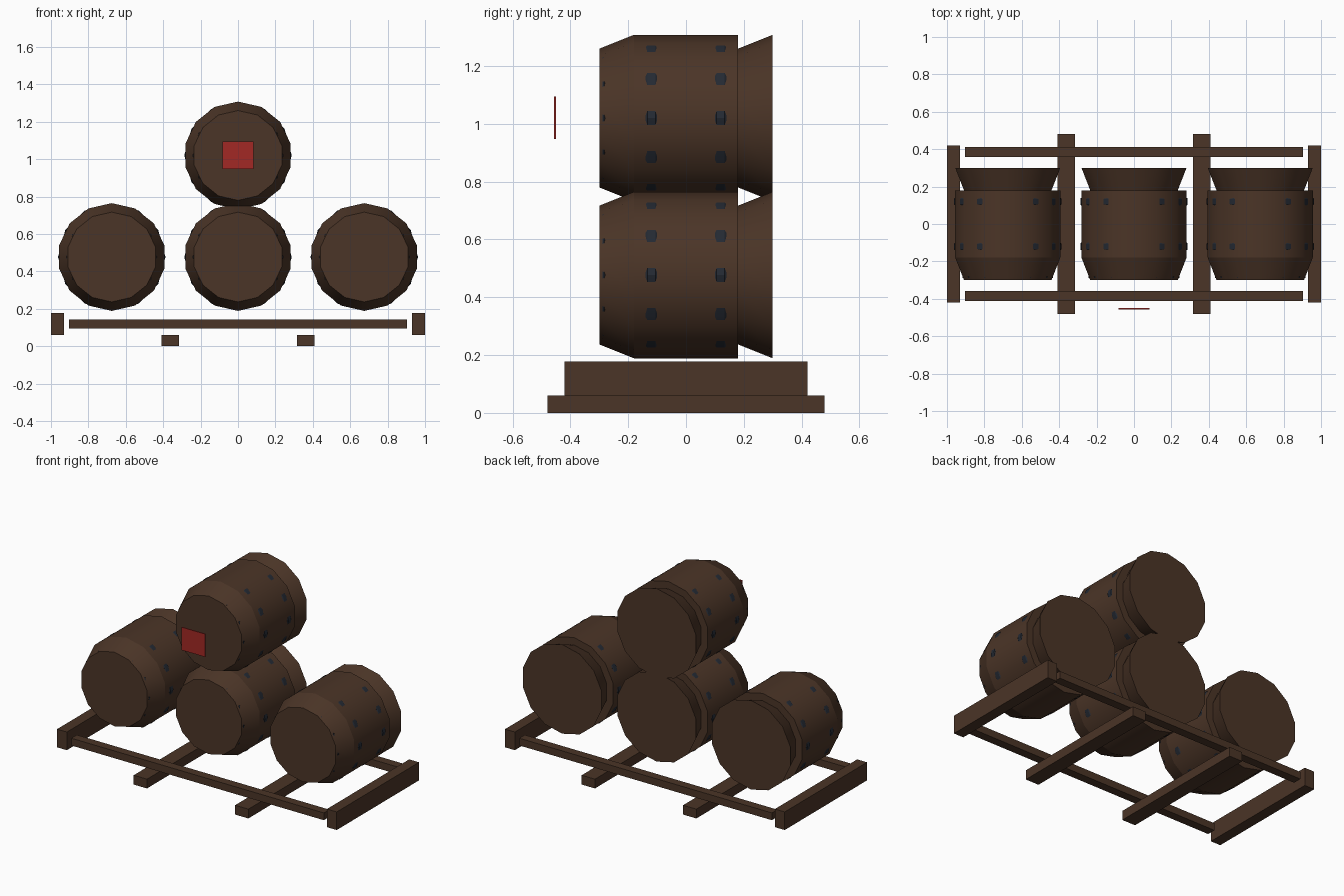
import bpy, bmesh
from math import sin, cos, tau, radians

if "Cube" in bpy.data.objects:
    bpy.data.objects.remove(bpy.data.objects["Cube"])


def material(name, rgb):
    m = bpy.data.materials.new(name)
    m.diffuse_color = (*rgb, 1)
    m.use_nodes = True
    m.node_tree.nodes["Principled BSDF"].inputs["Base Color"].default_value = m.diffuse_color
    return m


WOOD = material("dark_wood", (0.07, 0.035, 0.02))
IRON = material("dark_iron", (0.017, 0.022, 0.032))
RED = material("red_paint", (0.36, 0.022, 0.018))


def finish(bm, name, mat, loc):
    bmesh.ops.recalc_face_normals(bm, faces=bm.faces)
    me = bpy.data.meshes.new(name)
    bm.to_mesh(me)
    bm.free()
    me.materials.append(mat)
    ob = bpy.data.objects.new(name, me)
    ob.location = loc
    bpy.context.collection.objects.link(ob)
    return ob


def box(name, x, y, z, mat):
    bm = bmesh.new()
    bmesh.ops.create_cube(bm, size=1)
    bmesh.ops.scale(bm, vec=(x[1] - x[0], y[1] - y[0], z[1] - z[0]), verts=bm.verts)
    return finish(bm, name, mat, (sum(x) / 2, sum(y) / 2, sum(z) / 2))


def lathe(name, profile, sides, loc, mat, loop=False):
    """Turn (y, radius) points round the y axis; first corner points up."""
    bm = bmesh.new()
    rings = [[bm.verts.new((r * sin(tau * i / sides), y, r * cos(tau * i / sides)))
              for i in range(sides)] for y, r in profile]
    pairs = list(zip(rings, rings[1:]))
    if loop:
        pairs.append((rings[-1], rings[0]))
    else:
        bm.faces.new(rings[0])
        bm.faces.new(rings[-1])
    for a, b in pairs:
        for i in range(sides):
            j = (i + 1) % sides
            bm.faces.new((a[i], a[j], b[j], b[i]))
    ob = finish(bm, name, mat, loc)
    bpy.ops.object.select_all(action='DESELECT')
    bpy.context.view_layer.objects.active = ob
    ob.select_set(True)
    bpy.ops.object.shade_smooth_by_angle(angle=radians(30))
    return ob


R, r = 0.288, 0.24


def barrel(name, x, z):
    loc = (x, 0, z)
    # staved body and its two tapered ends
    lathe(name + "_body", [(-0.18, R), (0.18, R)], 14, loc, WOOD)
    lathe(name + "_front_taper", [(-0.3, r), (-0.18, R)], 14, loc, WOOD)
    lathe(name + "_back_flare", [(0.18, r), (0.3, R)], 14, loc, WOOD)
    # hoops, mostly sunk in the staves
    for label, y, h in (("front", -0.283, 0.2435), ("middle", -0.12, 0.2872), ("back", 0.12, 0.2872)):
        ring = [(y - 0.02, h - 0.004), (y - 0.014, h), (y + 0.014, h),
                (y + 0.02, h - 0.004), (y + 0.01, h - 0.02), (y - 0.01, h - 0.02)]
        if label == "front":
            ring = [(y - 0.006, h - 0.002), (y, h), (y + 0.006, h - 0.002), (y, h - 0.015)]
        lathe(f"{name}_{label}_hoop", ring, 12, loc, IRON, loop=True)


# barrels: three in a row, one on top
for name, x, z in (("left_barrel", -0.675, 0.477), ("middle_barrel", 0, 0.477),
                   ("right_barrel", 0.675, 0.477), ("top_barrel", 0, 1.02)):
    barrel(name, x, z)

# rack: skids, end beams and long rails
for s, side in ((-1, "left"), (1, "right")):
    box(side + "_skid", sorted((s * 0.315, s * 0.41)), (-0.48, 0.48), (0, 0.06), WOOD)
    box(side + "_end_beam", sorted((s * 0.93, s * 1.0)), (-0.42, 0.42), (0.06, 0.177), WOOD)
for s, side in ((-1, "front"), (1, "back")):
    box(side + "_rail", (-0.903, 0.903), sorted((s * 0.357, s * 0.413)), (0.095, 0.142), WOOD)

# red warning plate, made of four panels
for x in ((-0.084, 0), (0, 0.084)):
    for z in ((0.947, 1.021), (1.021, 1.095)):
        box("warning_plate_panel", x, (-0.456, -0.45), z, RED)
